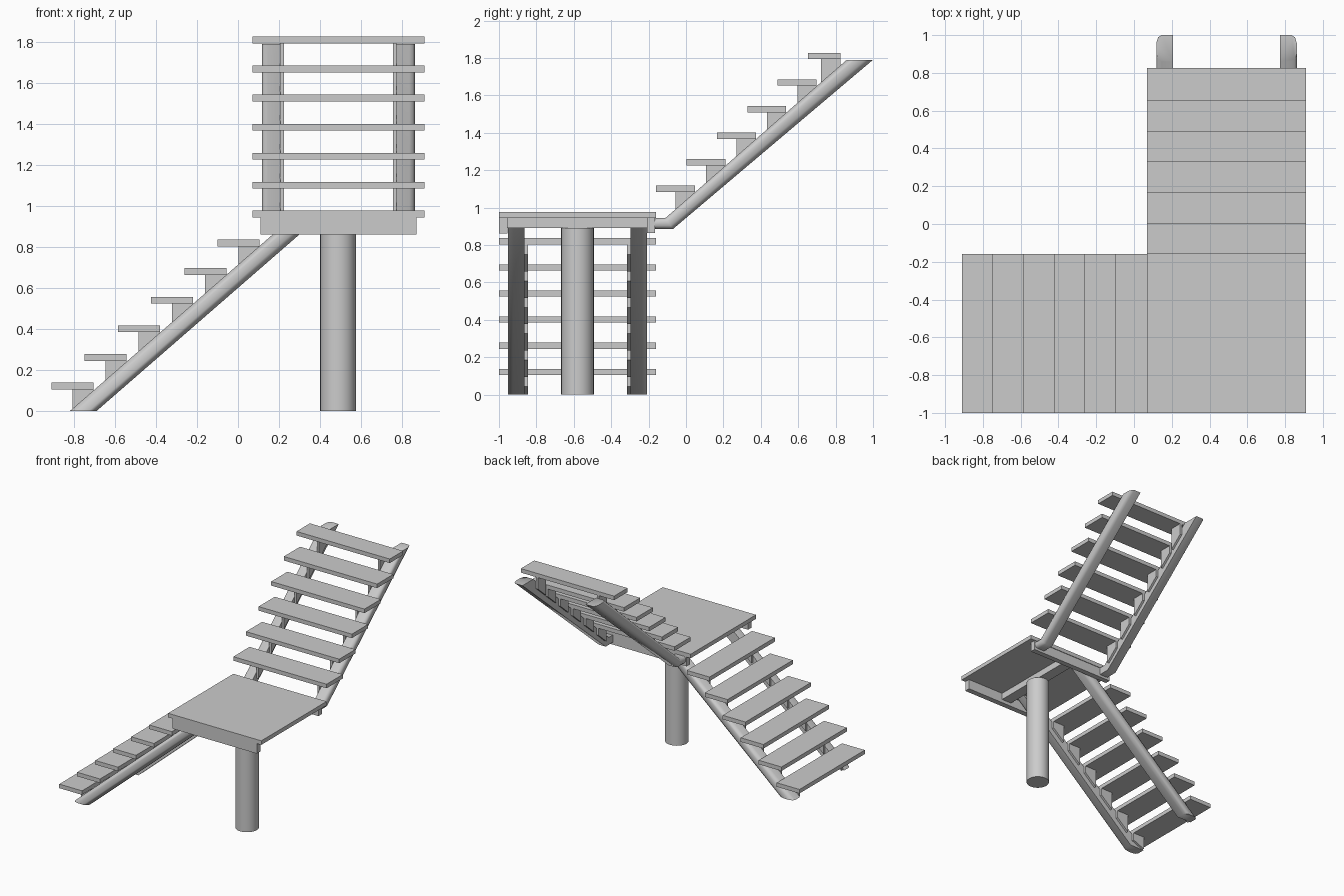
import bpy, bmesh, math

if "Cube" in bpy.data.objects:
    bpy.data.objects.remove(bpy.data.objects["Cube"])

ACROSS_LOW, ACROSS_UP = -0.58, 0.49   # centre lines of the two flights


def low(s, w, z):      # lower flight climbs along +x
    return (s, ACROSS_LOW + w, z)


def up(s, w, z):       # upper flight climbs along +y
    return (ACROSS_UP + w, s, z)


def loft(name, rings, smooth=False):
    bm = bmesh.new()
    loops = [[bm.verts.new(p) for p in r] for r in rings]
    n = len(loops[0])
    for a, b in zip(loops, loops[1:]):
        for i in range(n):
            j = (i + 1) % n
            bm.faces.new((a[i], a[j], b[j], b[i]))
    bm.faces.new(loops[0])
    bm.faces.new(loops[-1])
    bmesh.ops.recalc_face_normals(bm, faces=bm.faces)
    me = bpy.data.meshes.new(name)
    bm.to_mesh(me)
    bm.free()
    ob = bpy.data.objects.new(name, me)
    bpy.context.collection.objects.link(ob)
    if smooth:
        bpy.ops.object.select_all(action='DESELECT')
        bpy.context.view_layer.objects.active = ob
        ob.select_set(True)
        bpy.ops.object.shade_smooth_by_angle(angle=math.radians(50))
    return ob


def box(name, x0, x1, y0, y1, z0, z1):
    return loft(name, [[(x0, y0, z), (x1, y0, z), (x1, y1, z), (x0, y1, z)]
                       for z in (z0, z1)])


# stringer section: flat inside, rounded outside (across, fraction bottom to top)
SECTION = [(.283, 0), (.345, 0), (.362, .08), (.372, .3),
           (.372, .7), (.362, .92), (.345, 1), (.283, 1)]


def flight(name, put, starts, ends, tops, stations, line):
    # treads and the bracket plates carrying them
    for i, (a, b, z) in enumerate(zip(starts, ends, tops)):
        loft(f"{name}_tread_{i + 1}",
             [[put(a, -.42, h), put(b, -.42, h), put(b, .42, h), put(a, .42, h)]
              for h in (z - .033, z)])
        c = b - .103
        za, zb = max(0, line(c)), max(0, line(b))
        for side in (-1, 1):
            loft(f"{name}_bracket_{i + 1}",
                 [[put(c, side * w, za), put(b, side * w, zb),
                   put(b, side * w, z - .033), put(c, side * w, z - .033)]
                  for w in (.265, .284)])
    # pair of stringers, each station is bottom point and top point
    for side in (-1, 1):
        loft(f"{name}_stringer",
             [[put(s0 + t * (s1 - s0), side * w, z0 + t * (z1 - z0)) for w, t in SECTION]
              for (s0, z0), (s1, z1) in stations], smooth=True)


# lower flight
starts = [-.91 + .162 * i for i in range(6)]
flight("lower", low, starts, [s + .205 for s in starts],
       [.138 + .1397 * i for i in range(6)],
       [((-.69, 0), (-.82, 0)), ((.395, .944), (.265, .944))],
       lambda s: .87 * (s + .755))

# upper flight, last tread is shorter
starts = [-.16 + .1625 * i for i in range(6)]
flight("upper", up, starts, [s + .208 for s in starts[:5]] + [.825],
       [1.117 + .1418 * i for i in range(6)],
       [((-.165, .885), (-.165, .944)), ((-.07, .885), (-.11, .944)),
        ((1.0, 1.79), (.86, 1.79))],
       lambda s: 1.79 + .865 * (s - .93))

# landing and its beams
box("landing_deck", .07, .91, -1, -.16, .944, .977)
box("front_beam", .11, .87, -1, -.955, .862, .944)
box("back_beam", .11, .87, -.208, -.165, .865, .944)
box("centre_beam", .445, .535, -.955, -.208, .89, .944)

# round post under the landing
loft("landing_post",
     [[(.488 + .087 * math.cos(k * math.pi / 16), -.58 + .087 * math.sin(k * math.pi / 16), z)
       for k in range(32)] for z in (0, .89)], smooth=True)
